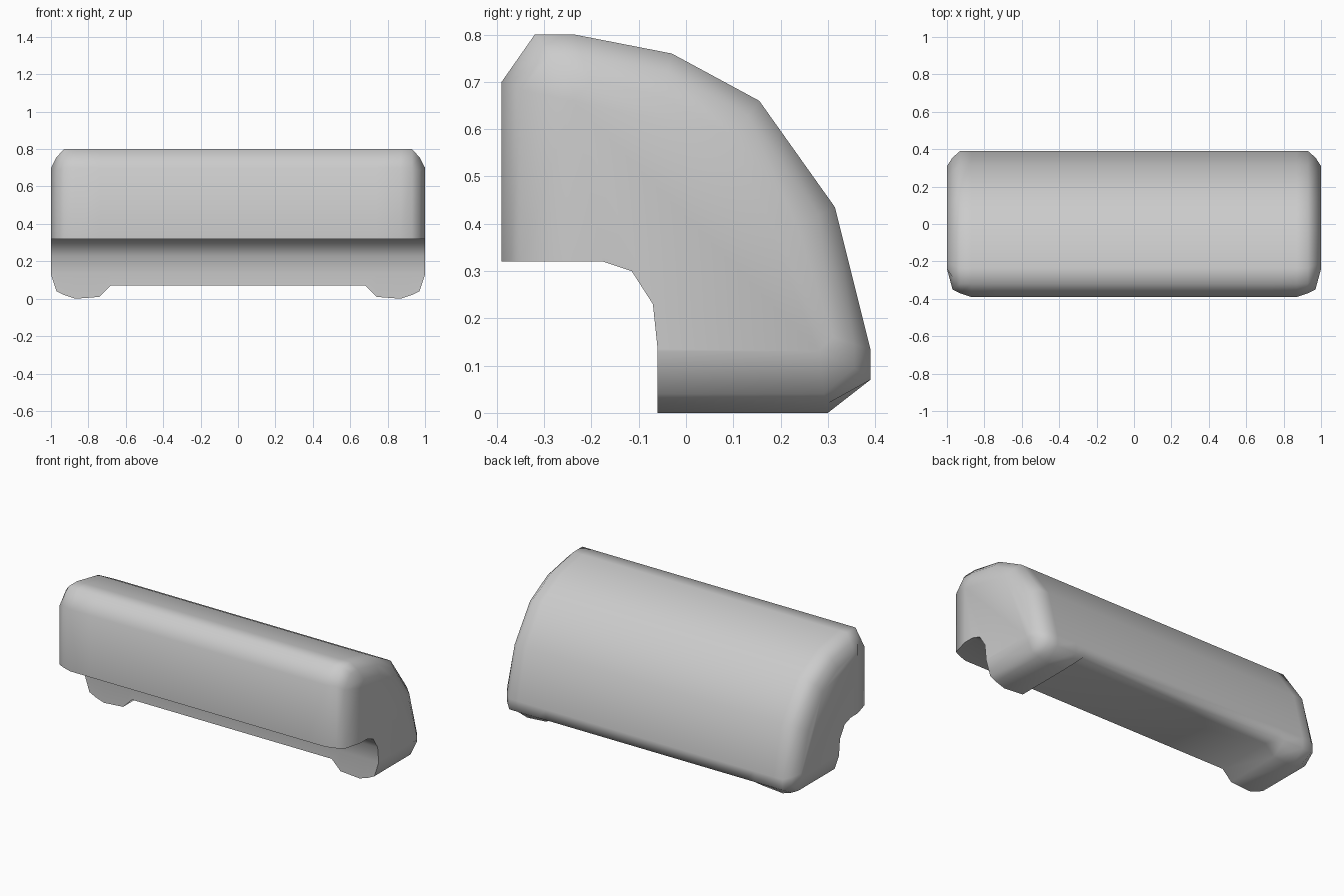
import bpy, bmesh

cube = bpy.data.objects.get("Cube")
if cube:
    bpy.data.objects.remove(cube, do_unlink=True)

grey = bpy.data.materials.new("light_grey")
grey.use_nodes = True
colour = (0.6, 0.6, 0.6, 1)
grey.diffuse_color = colour
grey.node_tree.nodes["Principled BSDF"].inputs["Base Color"].default_value = colour

# Curved back, full size and drawn in at the rounded ends (y, z)
BACK = [(-.32, .80), (-.235, .80), (-.03, .76), (.155, .66), (.315, .435), (.39, .135), (.39, .07)]
BACK_END = [(-.24, .70), (-.2, .70), (-.05, .67), (.1, .585), (.235, .395), (.31, .16), (.31, .13)]
# Hollow inner arch, from the lower end to the front end
ARCH = [(-.06, .135), (-.07, .23), (-.115, .30), (-.175, .32)]

# Stations across the width: x, front y, bottom z, how far the back is drawn in
HALF = [(1, -.24, .13, 1), (.97, -.35, .04, .43), (.93, -.37, .02, 0),
        (.87, -.39, 0, 0), (.74, -.39, .01, 0), (.68, -.39, .07, 0)]
STATIONS = [(-x, f, b, t) for x, f, b, t in HALF] + HALF[::-1]


def section(front, bottom, inset):
    """Closed side profile at one station."""
    back = [(y + (v - y) * inset, z + (w - z) * inset)
            for (y, z), (v, w) in zip(BACK, BACK_END)]
    heel = .30 - .02 * inset
    return ([(front, .32), (front, .70 - .04 * inset)] + back
            + [(heel, bottom), (-.06, bottom)] + ARCH)


# Loft the sections into the curved cover
bm = bmesh.new()
rings = [[bm.verts.new((x, y, z)) for y, z in section(f, b, t)] for x, f, b, t in STATIONS]
count = len(rings[0])
for a, b in zip(rings, rings[1:]):
    for i in range(count):
        j = (i + 1) % count
        bm.faces.new((a[i], a[j], b[j], b[i]))
for ring in (rings[0], rings[-1]):
    bm.faces.new(ring)
bmesh.ops.recalc_face_normals(bm, faces=bm.faces)
for face in bm.faces:
    face.smooth = True

# Crisp rim around the inner arch
lip = count - len(ARCH) - 1
for a, b in zip(rings, rings[1:]):
    for i in (0, lip):
        bm.edges.get((a[i], b[i])).smooth = False
for ring in (rings[0], rings[-1]):
    for i in range(lip, count):
        bm.edges.get((ring[i], ring[(i + 1) % count])).smooth = False

mesh = bpy.data.meshes.new("curved_cover")
bm.to_mesh(mesh)
bm.free()
mesh.materials.append(grey)
cover = bpy.data.objects.new("curved_cover", mesh)
bpy.context.collection.objects.link(cover)
